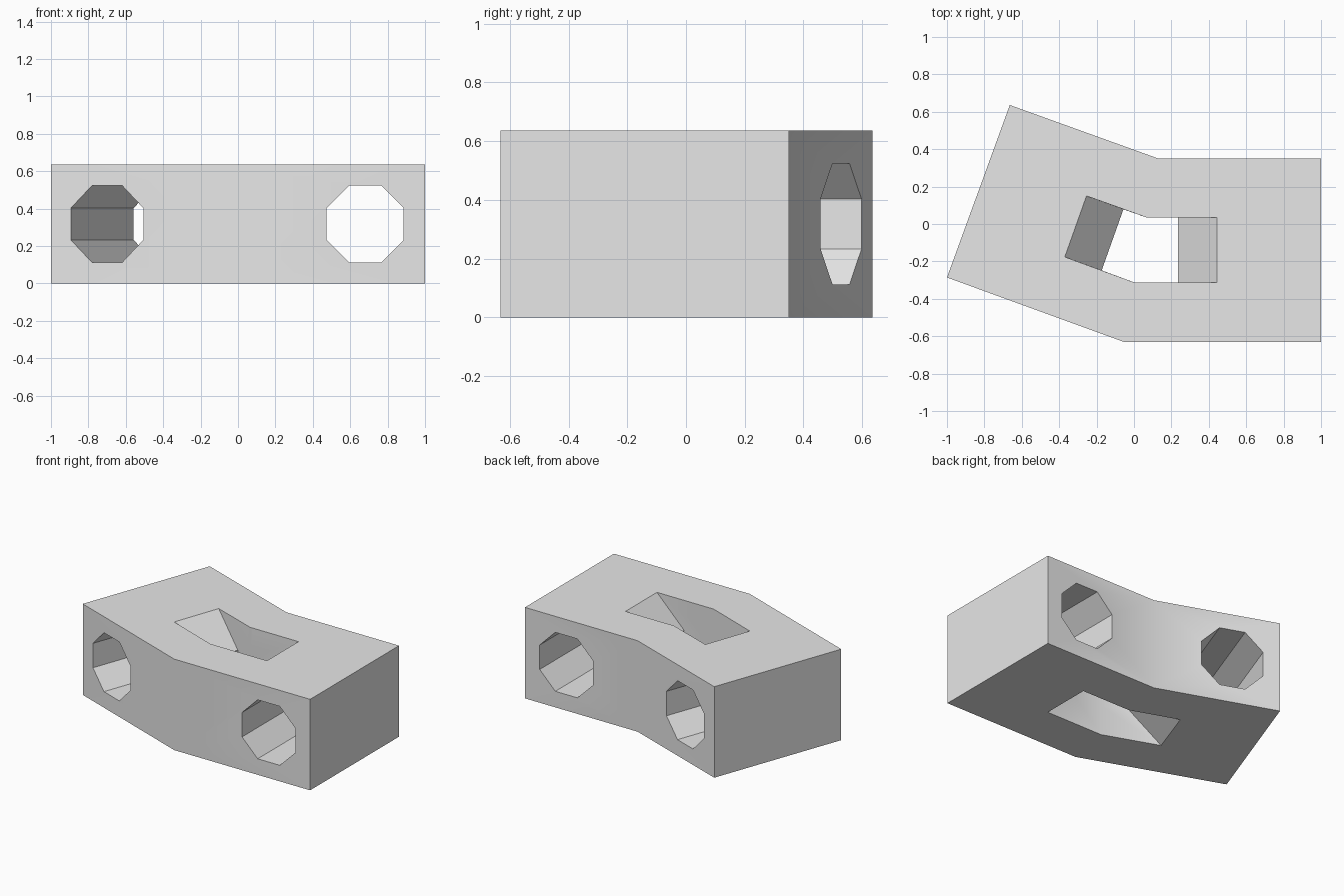
import bpy, bmesh
from math import radians, sin, cos, pi
from mathutils import Vector, Matrix

if "Cube" in bpy.data.objects:
    bpy.data.objects.remove(bpy.data.objects["Cube"], do_unlink=True)

HEIGHT = 0.636
BEND = radians(20)
along = Vector((cos(BEND), -sin(BEND), 0))   # long direction of the angled arm
across = Vector((sin(BEND), cos(BEND), 0))   # hole axis in the angled arm

grey = bpy.data.materials.new("light_grey")
grey.use_nodes = True
grey.diffuse_color = (0.8, 0.8, 0.8, 1)
grey.node_tree.nodes["Principled BSDF"].inputs["Base Color"].default_value = (0.8, 0.8, 0.8, 1)


def loft(name, rings):
    """Closed solid through a list of matching point rings."""
    bm = bmesh.new()
    loops = [[bm.verts.new(p) for p in ring] for ring in rings]
    n = len(rings[0])
    for low, high in zip(loops, loops[1:]):
        for i in range(n):
            j = (i + 1) % n
            bm.faces.new((low[i], low[j], high[j], high[i]))
    bm.faces.new(loops[0][::-1])
    bm.faces.new(loops[-1])
    bmesh.ops.recalc_face_normals(bm, faces=bm.faces)
    mesh = bpy.data.meshes.new(name)
    bm.to_mesh(mesh)
    bm.free()
    mesh.materials.append(grey)
    obj = bpy.data.objects.new(name, mesh)
    bpy.context.collection.objects.link(obj)
    return obj


def hole_cutter(name, centre, axis):
    """Octagonal bar with flats level, running along a horizontal axis."""
    side = axis.cross(Vector((0, 0, 1)))
    radius = 0.206 / cos(pi / 8)
    ring = [centre + side * radius * cos(a) + Vector((0, 0, radius * sin(a)))
            for a in [pi / 8 + k * pi / 4 for k in range(8)]]
    return loft(name, [[p + axis * t for p in ring] for t in (-0.3, 1.3)])


# Bent block
outline = [(-1, -0.286), (-0.05, -0.632), (1, -0.632),
           (1, 0.35), (0.13, 0.35), (-0.664, 0.636)]
block = loft("bent_block", [[(x, y, z) for x, y in outline] for z in (0, HEIGHT)])

# Central slot: its two ends slope in at 45 degrees to a flat middle band
slot = [(-0.37, -0.176), (0.006, -0.314), (0.444, -0.314),
        (0.444, 0.034), (0.07, 0.034), (-0.254, 0.15)]
shift = [along, Vector(), Vector((-1, 0, 0)), Vector((-1, 0, 0)), Vector(), along]
inset, over = 0.21, 0.03
levels = [(-over, -over), (inset, inset), (HEIGHT - inset, inset), (HEIGHT + over, -over)]
slot_rings = [[Vector((x, y, z)) + s * d for (x, y), s in zip(slot, shift)]
              for z, d in levels]

cutters = [
    loft("slot_cutter", slot_rings),
    hole_cutter("straight_hole_cutter", Vector((0.68, -0.632, HEIGHT / 2)), Vector((0, 1, 0))),
    hole_cutter("angled_hole_cutter", Vector((-0.70, -0.395, HEIGHT / 2)), across),
]

# Cut the openings
bpy.context.view_layer.objects.active = block
block.select_set(True)
for cutter in cutters:
    cutter.hide_render = True
    mod = block.modifiers.new(cutter.name, 'BOOLEAN')
    mod.operation = 'DIFFERENCE'
    mod.solver = 'EXACT'
    mod.object = cutter
    bpy.ops.object.modifier_apply(modifier=mod.name)
    bpy.data.objects.remove(cutter, do_unlink=True)

# Soft bend, crisp corners
bpy.ops.object.shade_smooth_by_angle(angle=radians(30))
